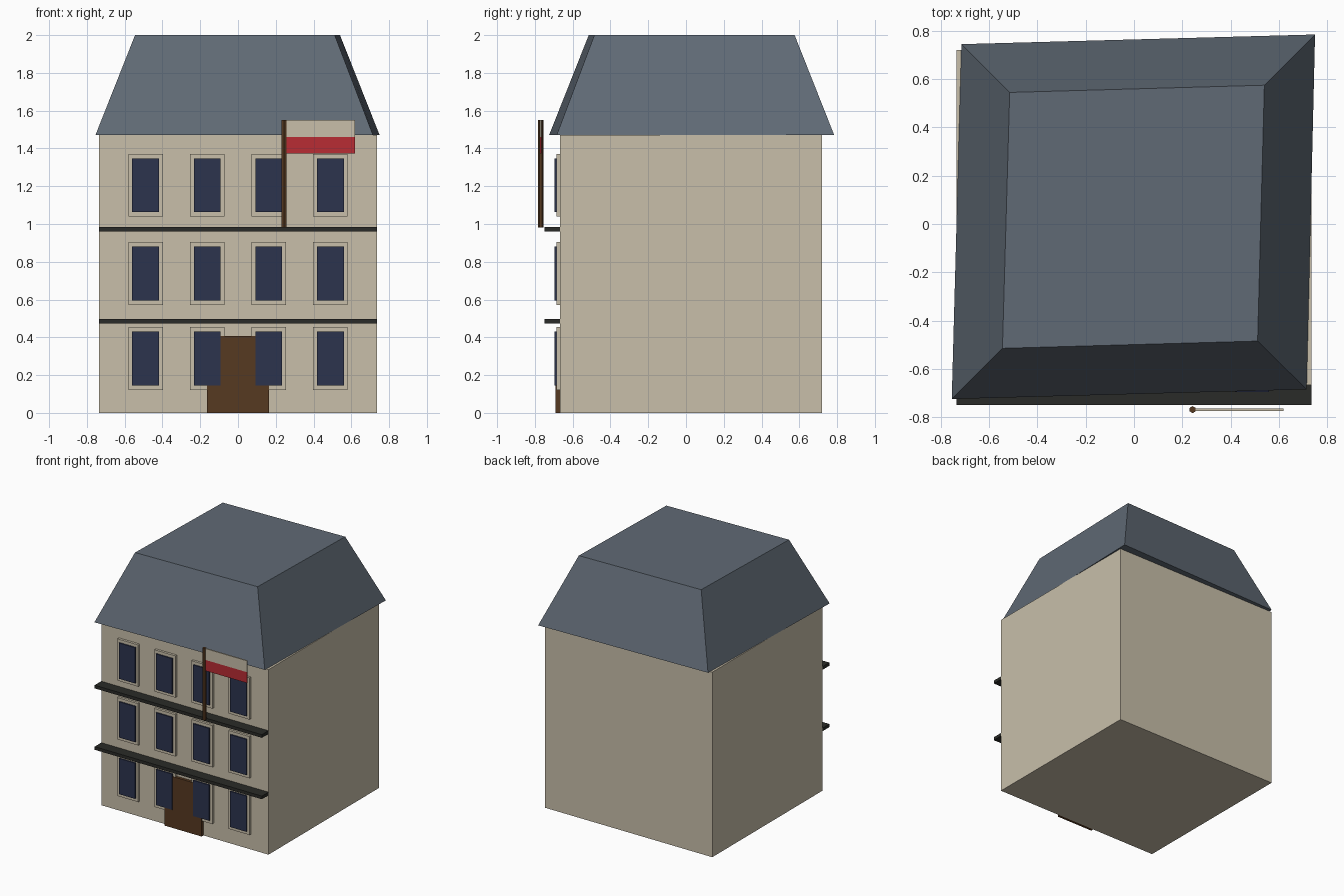
import bpy, bmesh, math
from mathutils import Vector

if "Cube" in bpy.data.objects:
    bpy.data.objects.remove(bpy.data.objects["Cube"])


def material(name, rgb):
    m = bpy.data.materials.new(name)
    m.diffuse_color = (*rgb, 1)
    m.use_nodes = True
    m.node_tree.nodes["Principled BSDF"].inputs["Base Color"].default_value = m.diffuse_color
    return m


STONE = material("cream stone", (0.58, 0.52, 0.40))
SLATE = material("slate", (0.117, 0.144, 0.178))
GLASS = material("dark blue glass", (0.025, 0.033, 0.076))
IRON = material("black iron", (0.023, 0.024, 0.021))
WOOD = material("brown wood", (0.093, 0.041, 0.015))
RED = material("flag red", (0.48, 0.025, 0.034))


def finish(name, bm, mat):
    bmesh.ops.recalc_face_normals(bm, faces=bm.faces)
    me = bpy.data.meshes.new(name)
    bm.to_mesh(me)
    bm.free()
    me.materials.append(mat)
    ob = bpy.data.objects.new(name, me)
    bpy.context.collection.objects.link(ob)
    return ob


def box(name, x, y, z, mat):
    """Box from (min, max) ranges on each axis."""
    bm = bmesh.new()
    bmesh.ops.create_cube(bm, size=1)
    for v in bm.verts:
        v.co = Vector([r[0] if c < 0 else r[1] for c, r in zip(v.co, (x, y, z))])
    return finish(name, bm, mat)


WALL = -0.667  # y of the front wall

# main block and door
box("walls", (-0.735, 0.735), (WALL, 0.72), (0, 1.47), STONE)
box("door", (-0.163, 0.163), (-0.69, WALL), (0, 0.408), WOOD)

# mansard roof, slightly skewed on the walls
bm = bmesh.new()
base = [(-0.755, -0.725), (0.715, -0.685), (0.75, 0.785), (-0.715, 0.745)]
top = [(-0.545, -0.515), (0.512, -0.485), (0.54, 0.575), (-0.515, 0.545)]
low = [bm.verts.new((x, y, 1.47)) for x, y in base]
high = [bm.verts.new((x, y, 2.0)) for x, y in top]
bm.faces.new(low)
bm.faces.new(high)
for i in range(4):
    j = (i + 1) % 4
    bm.faces.new((low[i], low[j], high[j], high[i]))
finish("roof", bm, SLATE)

# windows: three floors of four, each a stone surround with a glass pane
for zc in (0.288, 0.738, 1.205):
    for xc in (-0.489, -0.163, 0.163, 0.489):
        box("window_frame", (xc - 0.092, xc + 0.092), (-0.686, WALL),
            (zc - 0.166, zc + 0.166), STONE)
        box("window_glass", (xc - 0.071, xc + 0.071), (-0.696, -0.686),
            (zc - 0.142, zc + 0.142), GLASS)

# balcony ledges
for z in (0.472, 0.96):
    box("ledge", (-0.735, 0.735), (-0.75, WALL), (z, z + 0.025), IRON)

# flag pole and two-band flag
bm = bmesh.new()
bmesh.ops.create_cone(bm, cap_ends=True, segments=6, radius1=0.0145,
                      radius2=0.0145, depth=0.57)
pole = finish("flag_pole", bm, WOOD)
pole.location = (0.243, -0.769, 1.266)
box("flag_upper_band", (0.25, 0.62), (-0.774, -0.764), (1.46, 1.55), STONE)
box("flag_lower_band", (0.25, 0.62), (-0.774, -0.764), (1.374, 1.46), RED)
